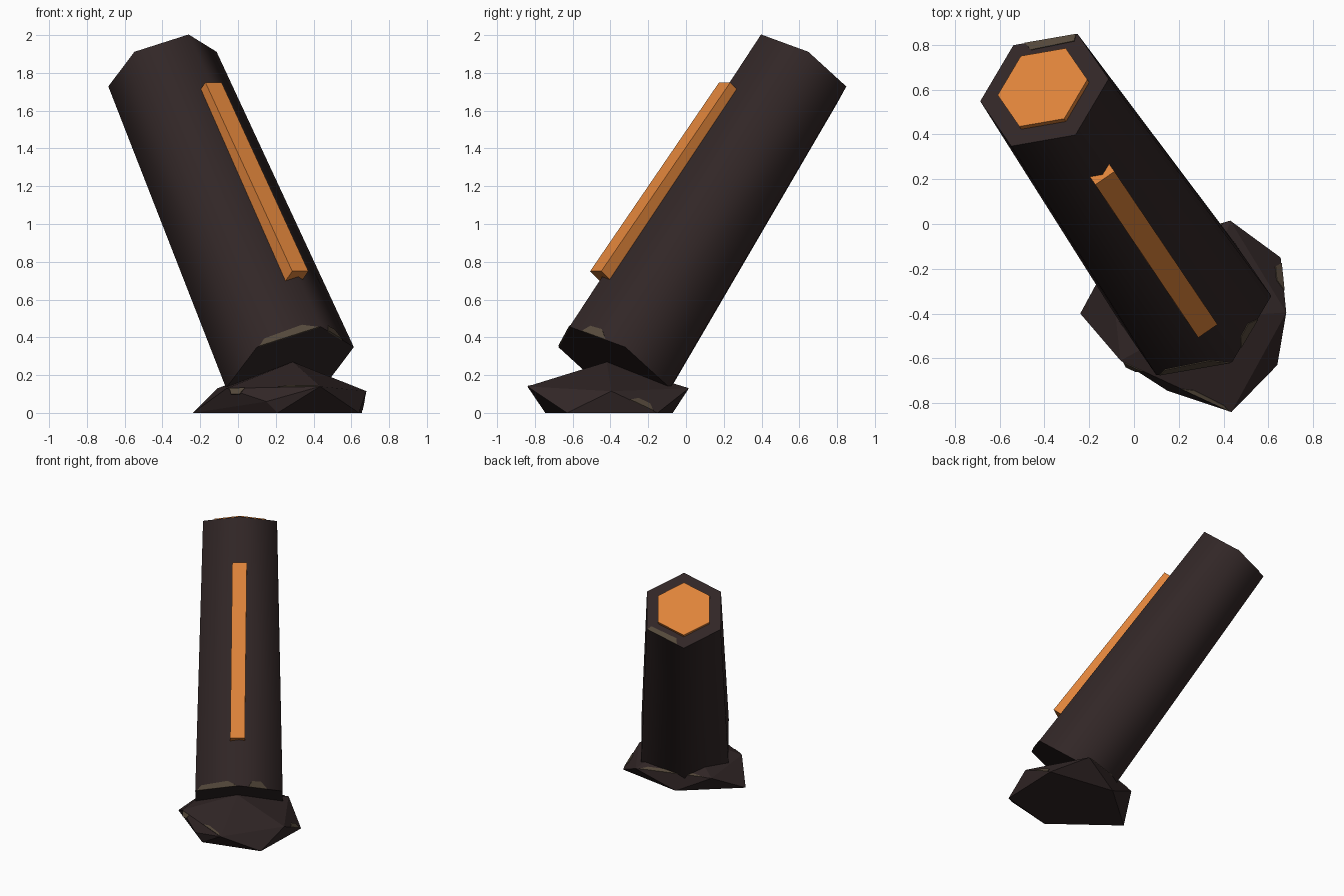
import bpy, bmesh
from math import cos, sin, radians
from mathutils import Vector as V

cube = bpy.data.objects.get("Cube")
if cube:
    bpy.data.objects.remove(cube, do_unlink=True)


def material(name, rgb):
    m = bpy.data.materials.new(name)
    m.use_nodes = True
    m.diffuse_color = (*rgb, 1)
    bsdf = next(n for n in m.node_tree.nodes if n.type == 'BSDF_PRINCIPLED')
    bsdf.inputs["Base Color"].default_value = (*rgb, 1)
    bsdf.inputs["Roughness"].default_value = 0.8
    return m


dark = material("dark_brown", (0.031, 0.0195, 0.0195))
orange = material("orange", (0.74, 0.23, 0.043))
tan = material("worn_tan", (0.089, 0.065, 0.043))


def solid(name, points, mat, smooth=False):
    """Closed convex solid around the given points, with flat sides merged."""
    bm = bmesh.new()
    for p in points:
        bm.verts.new(p)
    hull = bmesh.ops.convex_hull(bm, input=bm.verts[:])
    inside = [g for g in hull["geom_interior"] if isinstance(g, bmesh.types.BMVert)]
    bmesh.ops.delete(bm, geom=inside, context='VERTS')
    bmesh.ops.dissolve_limit(bm, angle_limit=radians(0.5),
                             verts=bm.verts[:], edges=bm.edges[:])
    bmesh.ops.recalc_face_normals(bm, faces=bm.faces[:])
    me = bpy.data.meshes.new(name)
    bm.to_mesh(me)
    bm.free()
    me.materials.append(mat)
    ob = bpy.data.objects.new(name, me)
    bpy.context.collection.objects.link(ob)
    if smooth:
        bpy.ops.object.select_all(action='DESELECT')
        ob.select_set(True)
        bpy.context.view_layer.objects.active = ob
        bpy.ops.object.shade_smooth_by_angle(angle=radians(65))
    return ob


def wear(name, p, q, r, outline):
    """Thin worn plate along edge p-q, reaching towards r; outline is (along, inward)."""
    along = (q - p).normalized()
    inward = (r - p) - along * (r - p).dot(along)
    inward.normalize()
    lift = along.cross(inward) * 0.004
    flat = [p.lerp(q, s) + inward * h for s, h in outline]
    solid(name, [f + k * lift for f in flat for k in (-1, 1)], tan)


# Leaning frame of the column
top, bottom = V((-0.40, 0.598, 1.82)), V((0.275, -0.38, 0.24))
axis = (top - bottom).normalized()
side = V((0, 0, 1)).cross(V((-axis.x, -axis.y, 0))).normalized()
out = side.cross(axis)


def ring(centre, radius):
    return [centre + radius * (cos(radians(a)) * out + sin(radians(a)) * side)
            for a in range(0, 360, 60)]


# Six-sided tapered column with glowing end plate
low, high = ring(bottom, 0.36), ring(top, 0.305)
solid("column", low + high, dark, smooth=True)
solid("end_plate", ring(top - axis * 0.02, 0.213) + ring(top + axis * 0.025, 0.213), orange)

# Bar set along the upper ridge of the column
ends = [V((0.33, -0.478, 0.75)), V((-0.13, 0.205, 1.75))]
run = (ends[1] - ends[0]).normalized()
bar_out = side.cross(run)
solid("ridge_bar", [e + side * w - bar_out * d
                    for e in ends for w in (-0.052, 0.052) for d in (0, 0.11)], orange)

# Faceted rock base
apex = V((0.29, -0.42, 0.27))
front, left, back = V((0.435, -0.84, 0.14)), V((0.68, -0.395, 0.115)), V((0.43, 0.015, 0.13))
back_right, front_right = V((-0.11, -0.16, 0.13)), V((-0.06, -0.61, 0.13))
front_low = V((0.15, -0.745, 0.06))
foot = [V((x, y, 0)) for x, y in ((-0.24, -0.40), (0.14, -0.07), (0.655, -0.15),
                                  (0.64, -0.63), (0.21, -0.745))]
solid("rock_base", foot + [apex, front, left, back, back_right, front_right, front_low], dark)

# Worn patches on the column edges
wear("column_wear_right", low[5], low[0], high[5],
     [(0.04, 0), (0.15, 0.035), (0.75, 0.045), (0.97, 0)])
wear("column_wear_left", low[0], low[1], high[0],
     [(0.22, 0), (0.3, 0.045), (0.5, 0.05), (0.65, 0)])
wear("end_wear", high[2], high[3], top,
     [(0.02, 0), (0.05, 0.035), (0.72, 0.042), (0.82, 0)])

# Worn patches on the rock ridges
wear("rock_wear_front", front, front_right, apex,
     [(0.02, 0), (0.08, 0.015), (0.35, 0.02), (0.45, 0)])
wear("rock_wear_corner", front_right, front, front_low,
     [(0.03, 0), (0.06, 0.035), (0.15, 0.035), (0.2, 0)])
wear("rock_wear_back", back, back_right, apex,
     [(0.05, 0), (0.15, 0.03), (0.7, 0.03), (0.9, 0)])
wear("rock_wear_left", foot[2], left, back,
     [(0.1, 0), (0.2, 0.04), (0.45, 0.04), (0.6, 0)])
